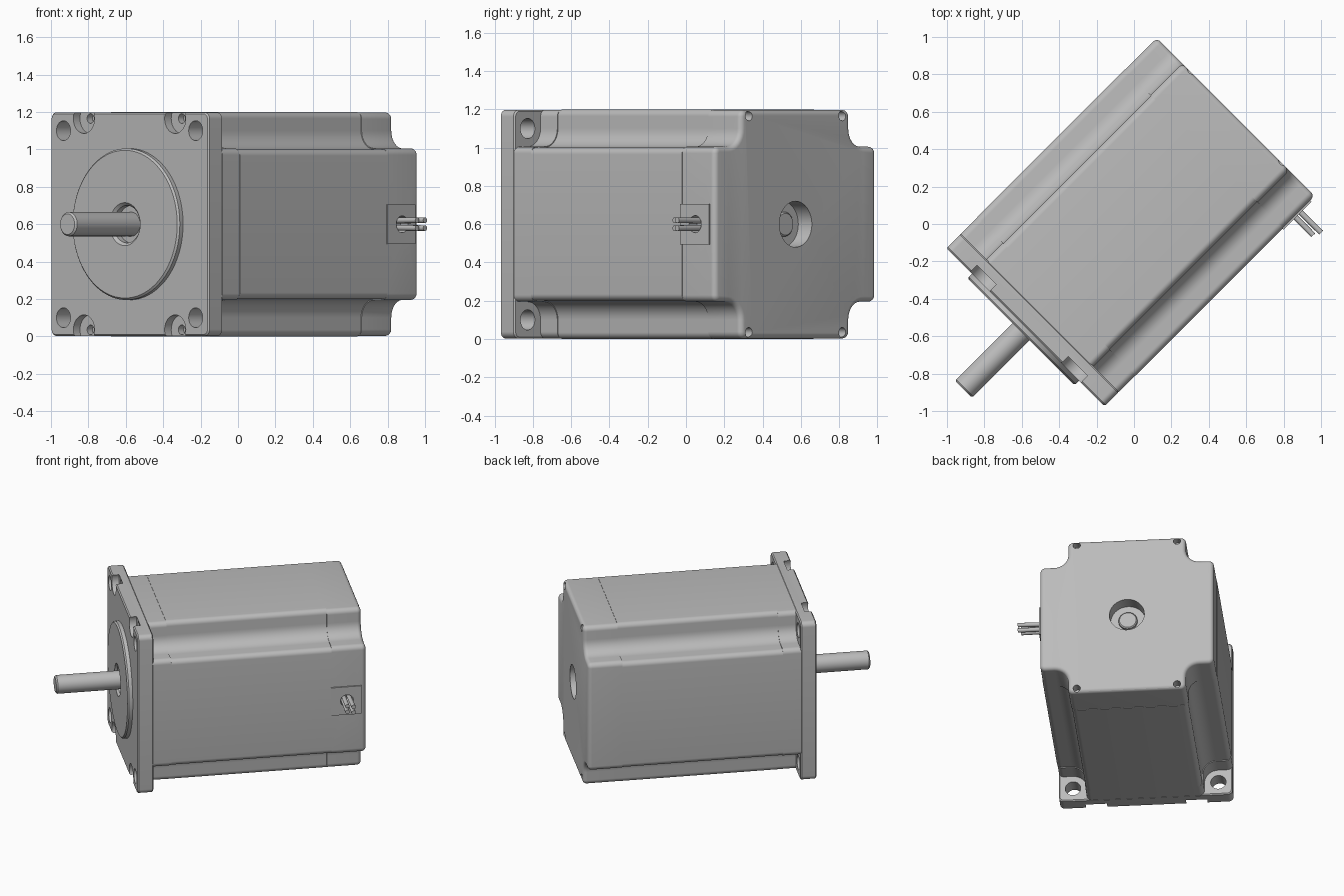
import bpy, bmesh, math
from mathutils import Matrix, Vector

cube = bpy.data.objects.get("Cube")
if cube:
    bpy.data.objects.remove(cube, do_unlink=True)

# Single grey metal
grey = bpy.data.materials.new("grey_metal")
grey.use_nodes = True
grey.diffuse_color = (0.5, 0.5, 0.5, 1)
grey.node_tree.nodes["Principled BSDF"].inputs["Base Color"].default_value = (0.5, 0.5, 0.5, 1)

parts = []
HALF = 0.597      # half width of the end castings
SCREW = (0.345, 0.565)
SIGNS = [(a, b) for a in (-1, 1) for b in (-1, 1)]


def finish(name, bm, keep=True):
    bmesh.ops.recalc_face_normals(bm, faces=bm.faces)
    mesh = bpy.data.meshes.new(name)
    bm.to_mesh(mesh)
    bm.free()
    ob = bpy.data.objects.new(name, mesh)
    bpy.context.scene.collection.objects.link(ob)
    mesh.materials.append(grey)
    if keep:
        parts.append(ob)
    else:
        ob.hide_render = True
    return ob


def arc(cx, cz, r, start, end, n=8):
    angles = [math.radians(start + (end - start) * i / n) for i in range(n + 1)]
    return [(cx + r * math.cos(a), cz + r * math.sin(a)) for a in angles]


def four_fold(quarter):
    """Repeat a quarter outline around the axis."""
    out = []
    for k in range(4):
        c, s = round(math.cos(k * math.pi / 2)), round(math.sin(k * math.pi / 2))
        out += [(x * c - z * s, x * s + z * c) for x, z in quarter]
    return out


def notched(h, n, r, R, d):
    """Square outline with scooped corners, offset inward by d."""
    h, n, r, R = h - d, n - d, r - d, R + d
    return four_fold(arc(h - r, n - r, r, 0, 90) + arc(n + R, n + R, R, 270, 180)
                     + arc(n - r, h - r, r, 0, 90))


def rounded(h, r, d):
    return four_fold(arc(h - r, h - r, r - d, 0, 90))


def loft(name, sections):
    """Skin a list of (y, outline) sections and cap both ends."""
    bm = bmesh.new()
    rings = [[bm.verts.new((x, y, z)) for x, z in outline] for y, outline in sections]
    for a, b in zip(rings, rings[1:]):
        for i in range(len(a)):
            j = (i + 1) % len(a)
            bm.faces.new((a[i], a[j], b[j], b[i]))
    bm.faces.new(rings[0])
    bm.faces.new(rings[-1])
    return finish(name, bm)


def lathe(name, profile, steps=64):
    """Spin (radius, y) points around the shaft axis."""
    bm = bmesh.new()
    verts = [bm.verts.new((r, y, 0)) for r, y in profile]
    edges = [bm.edges.new(pair) for pair in zip(verts, verts[1:])]
    bmesh.ops.spin(bm, geom=verts + edges, cent=(0, 0, 0), axis=(0, 1, 0),
                   angle=2 * math.pi, steps=steps, use_merge=True)
    bmesh.ops.remove_doubles(bm, verts=bm.verts, dist=1e-5)
    return finish(name, bm)


def rod(name, start, end, r, seg=32, keep=True):
    a, b = Vector(start), Vector(end)
    turn = (b - a).to_track_quat('Z', 'Y').to_matrix().to_4x4()
    bm = bmesh.new()
    bmesh.ops.create_cone(bm, cap_ends=True, segments=seg, radius1=r, radius2=r,
                          depth=(b - a).length, matrix=Matrix.Translation((a + b) / 2) @ turn)
    return finish(name, bm, keep)


def drill(ob, start, end, r, seg=32):
    cutter = rod("cutter", start, end, r, seg, keep=False)
    mod = ob.modifiers.new("hole", 'BOOLEAN')
    mod.operation = 'DIFFERENCE'
    mod.solver = 'EXACT'
    mod.object = cutter
    bpy.context.view_layer.objects.active = ob
    bpy.ops.object.modifier_apply(modifier=mod.name)
    bpy.data.objects.remove(cutter, do_unlink=True)


# Square mounting flange with corner holes and screw pockets
flange = loft("mounting_flange", [(-0.80, rounded(HALF, 0.035, 0.008)), (-0.792, rounded(HALF, 0.035, 0)),
                                  (-0.698, rounded(HALF, 0.035, 0)), (-0.69, rounded(HALF, 0.035, 0.008))])
drill(flange, (0, -0.9, 0), (0, -0.77, 0), 0.115, 64)
for sx, sz in SIGNS:
    drill(flange, (sx * 0.5, -0.9, sz * 0.5), (sx * 0.5, -0.6, sz * 0.5), 0.053)
    x, z = sx * SCREW[0], sz * SCREW[1]
    drill(flange, (x, -0.9, z), (x, -0.75, z), 0.08)
    drill(flange, (x, -0.8, z), (x, -0.71, z), 0.026, 20)

# Front casting, lamination stack and rear casting
casting = (HALF, 0.405, 0.035, 0.095)
loft("front_casting", [(y, notched(*casting, 0)) for y in (-0.695, -0.566)])
loft("lamination_stack", [(y, notched(0.6, 0.4, 0.035, 0.1, 0)) for y in (-0.566, 0.55)])
edge = 0.028
rear_sections = [(0.55, notched(*casting, 0))]
for i in range(7):
    t = math.radians(15 * i)
    rear_sections.append((0.79 - edge + edge * math.sin(t),
                          notched(*casting, edge * (1 - math.cos(t)))))
rear = loft("rear_casting", rear_sections)
drill(rear, (0, 0.69, 0), (0, 0.9, 0), 0.12, 64)
for sx, sz in SIGNS:
    x, z = sx * SCREW[0], sz * SCREW[1]
    drill(rear, (x, 0.72, z), (x, 0.9, z), 0.025, 20)

# Pilot boss with bearing recess, and the shaft running through the motor
lathe("pilot_boss", [(0.39, -0.798), (0.405, -0.80), (0.405, -0.825), (0.395, -0.835), (0.115, -0.835),
                     (0.10, -0.82), (0.10, -0.785), (0.06, -0.785)], 96)
lathe("shaft", [(0, -1.27), (0.055, -1.27), (0.0645, -1.26), (0.0645, 0.707), (0.057, 0.715), (0, 0.715)], 48)

# Cable outlet plate on the side of the rear casting
bm = bmesh.new()
bmesh.ops.create_cube(bm, size=1, matrix=Matrix.Translation((0.597, 0.65, 0))
                      @ Matrix.Diagonal((0.02, 0.212, 0.21, 1)))
plate = finish("cable_outlet", bm)
for ob in (plate, rear):
    drill(ob, (0.55, 0.655, 0), (0.7, 0.655, 0), 0.045)

# Four wire leads
for sy, sz in SIGNS:
    rod("wire_lead", (0.545, 0.655 + sy * 0.018, sz * 0.019),
        (0.75 + sy * 0.01, 0.655 + sy * 0.02, sz * 0.021), 0.015, 16)

# Turn the motor diagonally, stand it on the ground and smooth round surfaces
place = (Matrix.Translation((0, 0, 0.6)) @ Matrix.Rotation(-math.pi / 4, 4, 'Z')
         @ Matrix.Translation((-0.02, 0, 0)))
bpy.ops.object.select_all(action='DESELECT')
for ob in parts:
    ob.data.transform(place)
    ob.select_set(True)
bpy.context.view_layer.objects.active = parts[0]
bpy.ops.object.shade_smooth_by_angle(angle=math.radians(30))
